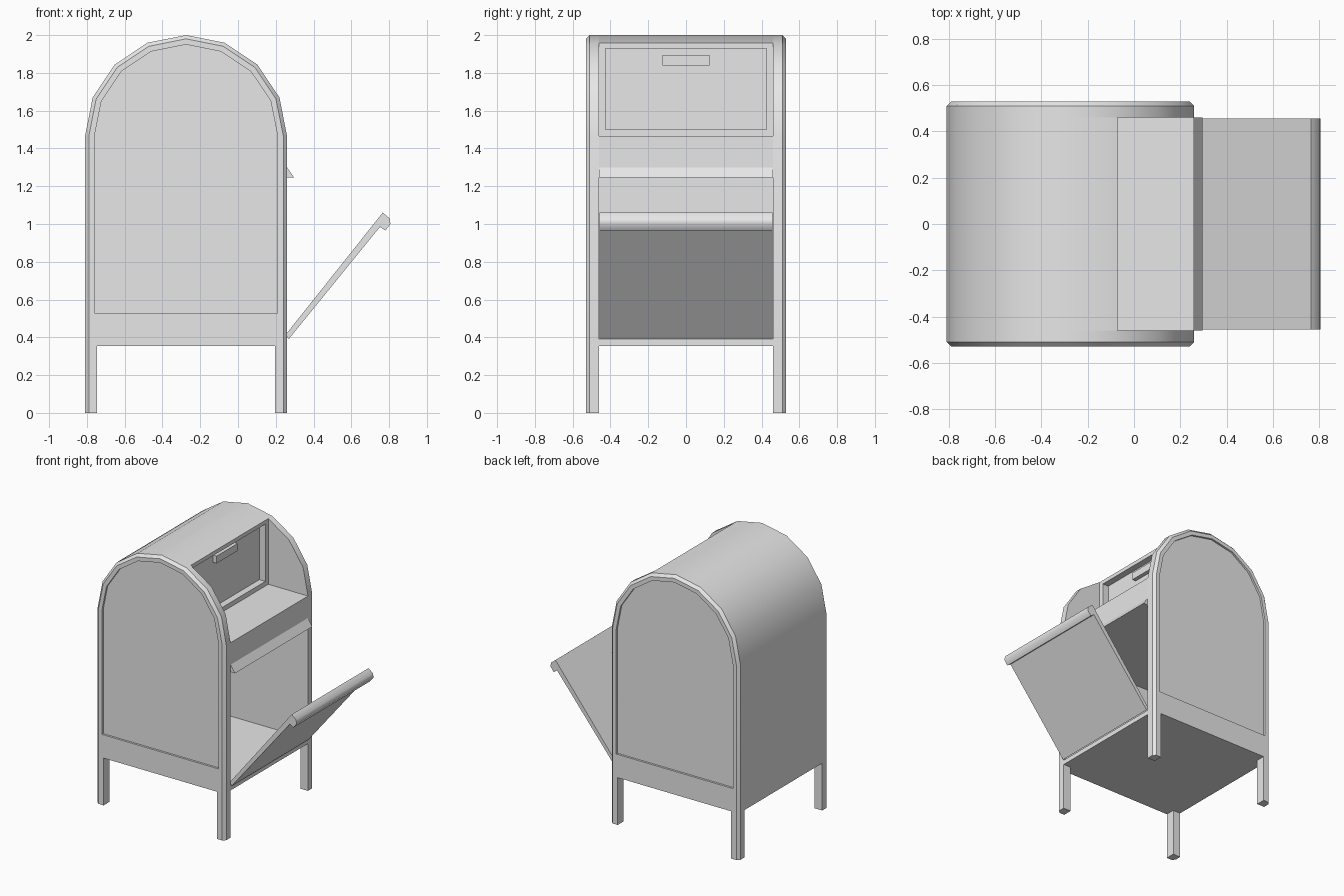
import bpy
import bmesh
from math import cos, sin, radians

cube = bpy.data.objects.get("Cube")
if cube:
    bpy.data.objects.remove(cube, do_unlink=True)

grey = bpy.data.materials.new("painted_grey")
grey.use_nodes = True
grey.diffuse_color = (0.8, 0.8, 0.8, 1)
grey.node_tree.nodes["Principled BSDF"].inputs["Base Color"].default_value = (0.8, 0.8, 0.8, 1)

CX, SPRING, RADIUS = -0.275, 1.465, 0.535   # arch centre and size
BASE = 0.355                                # underside of the box
LEFT, RIGHT = CX - RADIUS, CX + RADIUS
INNER, RIM, FACE = 0.46, 0.51, 0.53         # side panel depths
CHAMFER = 0.02


def loft(name, rings, smooth=30):
    """Join matching rings of points into a capped solid."""
    bm = bmesh.new()
    loops = [[bm.verts.new(p) for p in ring] for ring in rings]
    for a, b in zip(loops, loops[1:]):
        for i in range(len(a)):
            j = (i + 1) % len(a)
            bm.faces.new((a[i], a[j], b[j], b[i]))
    bm.faces.new(loops[0])
    bm.faces.new(loops[-1])
    bmesh.ops.recalc_face_normals(bm, faces=bm.faces)
    mesh = bpy.data.meshes.new(name)
    bm.to_mesh(mesh)
    bm.free()
    obj = bpy.data.objects.new(name, mesh)
    bpy.context.collection.objects.link(obj)
    mesh.materials.append(grey)
    bpy.ops.object.select_all(action='DESELECT')
    obj.select_set(True)
    bpy.context.view_layer.objects.active = obj
    bpy.ops.object.shade_smooth_by_angle(angle=radians(smooth))
    return obj


def extrude_y(name, profile, y0, y1, smooth=30):
    return loft(name, [[(x, y, z) for x, z in profile] for y in (y0, y1)], smooth)


def box(name, x0, x1, y0, y1, z0, z1):
    return extrude_y(name, [(x0, z0), (x1, z0), (x1, z1), (x0, z1)], y0, y1)


def arc(radius, steps):
    """Arch points from the left springing over the top."""
    angles = [radians(180 - 22.5 * i) for i in range(steps + 1)]
    return [(CX + radius * cos(a), SPRING + radius * sin(a)) for a in angles]


def arch(radius, base, y):
    points = [(CX - radius, base)] + arc(radius, 8) + [(CX + radius, base)]
    return [(x, y, z) for x, z in points]


# Arched side panels with chamfered rims and a sunken field, plus the legs
for side, s in (("front", -1), ("back", 1)):
    inset = RADIUS - 0.05
    loft(side + "_panel", [
        arch(RADIUS, BASE, s * INNER),
        arch(RADIUS, BASE, s * RIM),
        arch(RADIUS - CHAMFER, BASE, s * FACE),
        arch(inset, 0.53, s * FACE),
        arch(inset, 0.53, s * (FACE - 0.015)),
    ])
    for hand, h in (("left", 1), ("right", -1)):
        edge = CX + h * RADIUS
        foot = [(edge - h * 0.063, INNER), (edge, INNER), (edge, RIM),
                (edge - h * CHAMFER, FACE), (edge - h * 0.063, FACE)]
        loft(f"{side}_{hand}_leg",
             [[(x, s * y, z) for x, y in foot] for z in (0, BASE)])

# Shell: back wall, roof, deposit recess, shelf and collection cavity
roof = arc(RADIUS, 5)
WALL = roof[-1][0]
DEEP = WALL - 0.05
shell = [(RIGHT, BASE), (LEFT, BASE)] + roof + [
    (WALL, 1.93), (DEEP, 1.93), (DEEP, 1.5), (WALL, 1.5),
    (WALL, SPRING), (RIGHT, SPRING), (RIGHT, 1.245),
    (LEFT + 0.03, 1.245), (LEFT + 0.03, 0.39), (RIGHT, 0.39)]
extrude_y("shell", shell, -INNER, INNER)

# Ends of the deposit recess frame, and its pull handle
for name, s in (("frame_front_end", -1), ("frame_back_end", 1)):
    y0, y1 = sorted((s * 0.425, s * INNER))
    box(name, DEEP, WALL, y0, y1, 1.5, 1.93)
box("deposit_handle", DEEP, DEEP + 0.03, -0.125, 0.125, 1.84, 1.895)

# Rain hood over the collection opening
extrude_y("rain_hood", [(RIGHT, 1.3), (RIGHT + 0.037, 1.245), (RIGHT, 1.245)],
          -INNER, INNER)

# Open collection door with a rounded lip
door = [(0.253, 0.415), (0.766, 1.06), (0.803, 1.03), (0.807, 1.0),
        (0.78, 0.965), (0.752, 0.985), (0.268, 0.39)]
extrude_y("collection_door", door, -0.457, 0.457, 60)
